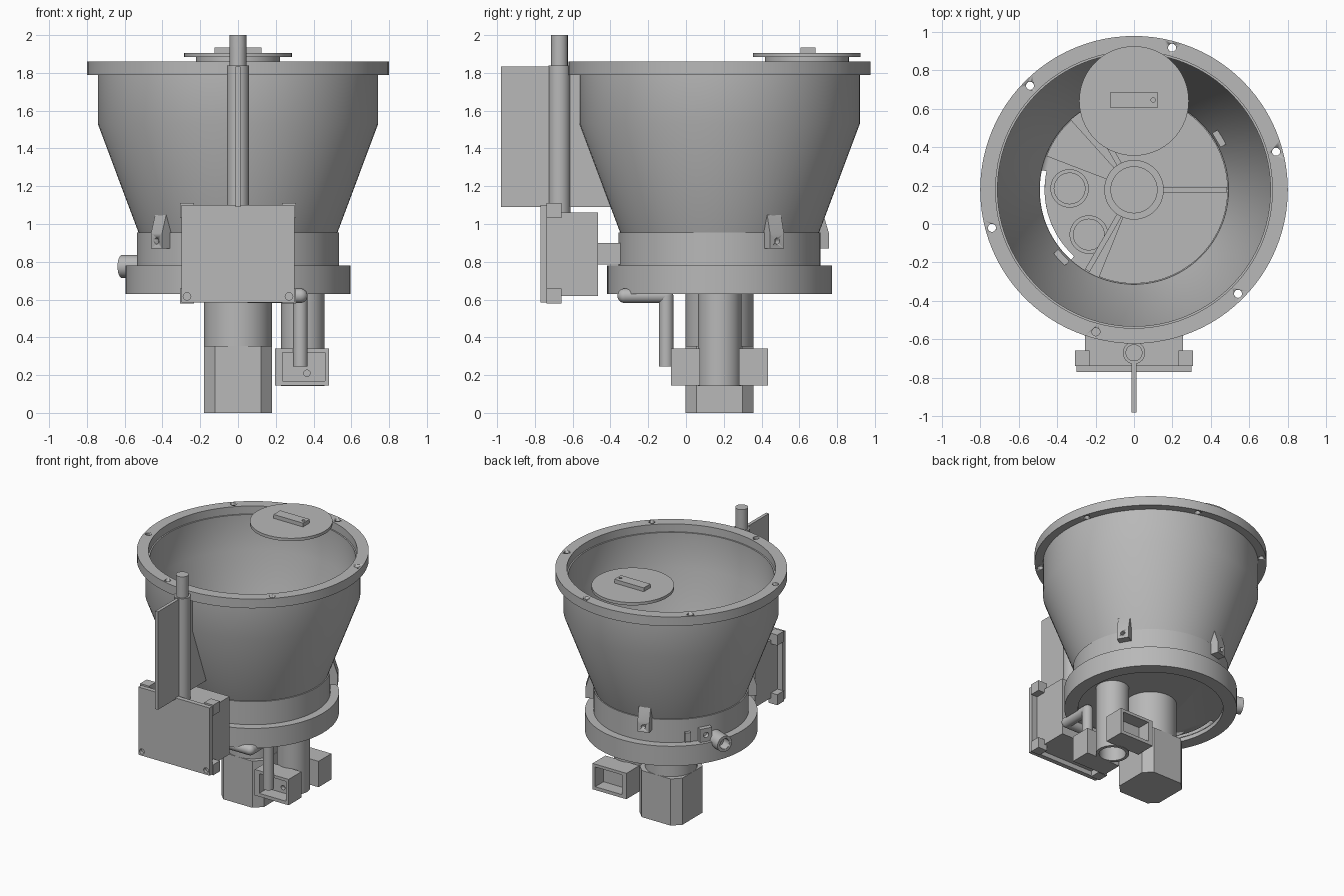
import bpy, bmesh
from math import radians, cos, sin, pi
from mathutils import Vector, Matrix

cube = bpy.data.objects.get("Cube")
if cube:
    bpy.data.objects.remove(cube, do_unlink=True)

CY = 0.178  # hopper axis position in y
grey = bpy.data.materials.new("machine_grey")
grey.use_nodes = True
grey.diffuse_color = (0.48, 0.48, 0.48, 1)
grey.node_tree.nodes["Principled BSDF"].inputs["Base Color"].default_value = (0.48, 0.48, 0.48, 1)


def finish(bm, name, smooth=True):
    bmesh.ops.recalc_face_normals(bm, faces=bm.faces)
    mesh = bpy.data.meshes.new(name)
    bm.to_mesh(mesh)
    bm.free()
    mesh.materials.append(grey)
    obj = bpy.data.objects.new(name, mesh)
    bpy.context.collection.objects.link(obj)
    if smooth:
        bpy.ops.object.select_all(action='DESELECT')
        obj.select_set(True)
        bpy.context.view_layer.objects.active = obj
        bpy.ops.object.shade_smooth_by_angle(angle=radians(30))
    return obj


def box(name, x0, x1, y0, y1, z0, z1, turn=None):
    bm = bmesh.new()
    bmesh.ops.create_cube(bm, size=1)
    for v in bm.verts:
        v.co = Vector(((x0 + x1) / 2 + v.co.x * (x1 - x0),
                       (y0 + y1) / 2 + v.co.y * (y1 - y0),
                       (z0 + z1) / 2 + v.co.z * (z1 - z0)))
    if turn:
        bm.transform(turn)
    return finish(bm, name, False)


def rod(name, start, end, r, sides=40):
    a, b = Vector(start), Vector(end)
    bm = bmesh.new()
    bmesh.ops.create_cone(bm, cap_ends=True, segments=sides, radius1=r, radius2=r, depth=(b - a).length)
    turn = (b - a).to_track_quat('Z', 'Y').to_matrix().to_4x4()
    bm.transform(Matrix.Translation((a + b) / 2) @ turn)
    return finish(bm, name)


def lathe(name, profile, cx=0, cy=CY, sides=96):
    # Closed (radius, height) loop turned about a vertical axis
    bm = bmesh.new()
    rings = [[bm.verts.new((cx + r * cos(2 * pi * i / sides), cy + r * sin(2 * pi * i / sides), z))
              for i in range(sides)] for r, z in profile]
    for k, ring in enumerate(rings):
        nxt = rings[(k + 1) % len(rings)]
        for i in range(sides):
            j = (i + 1) % sides
            bm.faces.new((ring[i], ring[j], nxt[j], nxt[i]))
    return finish(bm, name)


def tube(name, cx, cy, r_out, r_in, z0, z1, sides=48):
    return lathe(name, [(r_in, z0), (r_out, z0), (r_out, z1), (r_in, z1)], cx, cy, sides)


def prism(name, points, offset):
    bm = bmesh.new()
    face = bm.faces.new([bm.verts.new(p) for p in points])
    out = bmesh.ops.extrude_face_region(bm, geom=[face])
    bmesh.ops.translate(bm, vec=offset, verts=[v for v in out["geom"] if isinstance(v, bmesh.types.BMVert)])
    return finish(bm, name)


def sector(name, r0, r1, a0, a1, z0, z1, steps=40):
    angles = [radians(a0 + (a1 - a0) * i / steps) for i in range(steps + 1)]
    ring = [(r1 * cos(a), CY + r1 * sin(a), z0) for a in angles]
    ring += [(r0 * cos(a), CY + r0 * sin(a), z0) for a in reversed(angles)]
    return prism(name, ring, (0, 0, z1 - z0))


def cut(obj, *cutters):
    for c in cutters:
        mod = obj.modifiers.new("cut", 'BOOLEAN')
        mod.operation, mod.solver, mod.object = 'DIFFERENCE', 'EXACT', c
        c.hide_render = True
        bpy.context.view_layer.update()
        baked = bpy.data.meshes.new_from_object(obj.evaluated_get(bpy.context.evaluated_depsgraph_get()))
        obj.modifiers.clear()
        obj.data = baked
        bpy.data.objects.remove(c, do_unlink=True)
    return obj


def around(angle):
    return Matrix.Translation((0, CY, 0)) @ Matrix.Rotation(radians(angle), 4, 'Z')


def polar(r, angle, z):
    return (r * cos(radians(angle)), CY + r * sin(radians(angle)), z)


# Hopper shell, flange with bolt holes, collar and base ring
lathe("hopper_shell", [(0.525, 0.95), (0.742, 1.53), (0.742, 1.80), (0.71, 1.80), (0.71, 1.53), (0.49, 0.95)])
flange = lathe("hopper_flange", [(0.8, 1.79), (0.8, 1.86), (0.72, 1.86), (0.72, 1.79)])
cut(flange, *[rod("bolt_cutter", polar(0.765, a, 1.7), polar(0.765, a, 1.9), 0.021, 20)
              for a in range(15, 375, 60)])
tube("collar", 0, CY, 0.535, 0.49, 0.77, 0.955, 96)
lathe("base_ring", [(0.5, 0.63), (0.595, 0.63), (0.595, 0.78), (0.49, 0.78), (0.49, 0.70), (0.5, 0.70)])

# Base plate with outlets and an arc slot
outlets = [(-0.335, 0.185), (-0.235, -0.055)]
plate = rod("base_plate", (0, CY, 0.66), (0, CY, 0.70), 0.51, 96)
cut(plate, sector("slot_cutter", 0.465, 0.495, 168, 228, 0.6, 0.75))
for x, y in outlets:
    tube("outlet_collar", x, y, 0.1, 0.08, 0.69, 0.75)

# Metering floor and rotor
sector("metering_floor", 0.12, 0.488, -112, 122, 0.75, 0.78)
sector("cover_wedge", 0.12, 0.488, 132, 159, 0.75, 0.78)
tube("rotor_hub", 0, CY, 0.155, 0.12, 0.72, 0.9)
rod("rotor_core", (0, CY, 0.7), (0, CY, 0.86), 0.125)
for a in (0, 120, 240):
    box("rotor_spoke", 0.14, 0.485, -0.014, 0.014, 0.78, 0.85, around(a))

# Wedge-shaped mounting lugs
for a in (31, 106, 223):
    side = [(0.5, 0.87), (0.59, 0.87), (0.59, 0.95), (0.555, 1.065), (0.5, 1.065)]
    lug = prism("mounting_lug", [around(a) @ Vector((r, -0.043, z)) for r, z in side],
                around(a).to_3x3() @ Vector((0, 0.086, 0)))
    cut(lug, rod("lug_cutter", polar(0.55, a, 0.91), polar(0.65, a, 0.91), 0.016, 20))

# Side port and sensor block
port = rod("side_port", polar(0.5, 159, 0.775), polar(0.66, 159, 0.775), 0.06)
cut(port, rod("port_cutter", polar(0.58, 159, 0.775), polar(0.7, 159, 0.775), 0.038))
block = box("sensor_block", 0.5, 0.57, -0.045, 0.045, 0.78, 0.88, around(150))
cut(block, rod("block_cutter", polar(0.54, 150, 0.83), polar(0.6, 150, 0.83), 0.02, 20))
box("sensor_clip", 0.5, 0.56, -0.02, 0.02, 0.79, 0.86, around(137))

# Small lid with handle
rod("lid_plug", (0, 0.64, 1.86), (0, 0.64, 1.886), 0.222, 64)
rod("lid", (0, 0.64, 1.884), (0, 0.64, 1.906), 0.285, 72)
handle = box("lid_handle", -0.124, 0.124, 0.605, 0.685, 1.9, 1.935)
cut(handle, rod("handle_cutter", (0.1, 0.645, 1.91), (0.1, 0.645, 2), 0.012, 16))

# Motor
rod("motor_neck", (0, CY, 0.35), (0, CY, 0.68), 0.18, 56)
h, c = 0.18, 0.122
octagon = [(h, -c), (h, c), (c, h), (-c, h), (-h, c), (-h, -c), (-c, -h), (c, -h)]
prism("motor_body", [(x, CY + y, 0) for x, y in octagon], (0, 0, 0.355))

# Discharge pipe with two open-faced boxes
PX = 0.343
tube("discharge_pipe", PX, CY, 0.115, 0.092, 0.142, 0.67)
for name, y_in, s in (("front_box", 0.075, -1), ("back_box", 0.28, 1)):
    y_out = y_in + s * 0.155
    b = box(name, 0.197, 0.482, min(y_in, y_out), max(y_in, y_out), 0.145, 0.342)
    ys = sorted((y_out - s * 0.1, y_out + s * 0.05))
    cut(b, box("recess_cutter", 0.235, 0.46, ys[0], ys[1], 0.17, 0.32),
        rod("screw_cutter", (0.365, y_out - s * 0.13, 0.21), (0.365, y_out, 0.21), 0.017, 20))

# Bent air line
bends = [(0.05, -0.325, 0.62), (0.33, -0.325, 0.62), (0.33, -0.105, 0.62), (0.33, -0.105, 0.245)]
for a, b in zip(bends, bends[1:]):
    rod("air_line", a, b, 0.038, 32)
for p in bends[1:3]:
    bm = bmesh.new()
    bmesh.ops.create_uvsphere(bm, u_segments=24, v_segments=16, radius=0.038)
    bm.transform(Matrix.Translation(p))
    finish(bm, "air_line_elbow")

# Control box on the front
box("control_arm", -0.1, 0.1, -0.47, -0.33, 0.785, 0.9)
box("control_box", -0.255, 0.255, -0.737, -0.465, 0.62, 1.06)
panel = box("control_panel", -0.3, 0.3, -0.77, -0.735, 0.585, 1.1)
holes = [(x, z, 0.02) for x in (-0.27, 0.27) for z in (0.617, 1.07)]
holes += [(-0.145, 0.842, 0.033), (0.145, 0.842, 0.033)]
cut(panel, *[rod("panel_cutter", (x, -0.8, z), (x, -0.745, z), r, 24) for x, z, r in holes])
for x in (-0.27, 0.27):
    for z in (0.618, 1.072):
        box("corner_block", x - 0.038, x + 0.038, -0.738, -0.658, z - 0.04, z + 0.04)

# Post with pierced top and fin
rod("post", (0, -0.67, 1.06), (0, -0.67, 1.84), 0.058)
top = rod("post_top", (0, -0.67, 1.83), (0, -0.67, 2), 0.044)
cut(top, rod("eye_cutter", (0, -0.8, 1.957), (0, -0.5, 1.957), 0.03, 28))
fin = [(-0.98, 1.09), (-0.38, 1.09), (-0.555, 1.53), (-0.555, 1.835), (-0.98, 1.835)]
prism("post_fin", [(-0.012, y, z) for y, z in fin], (0.024, 0, 0))
